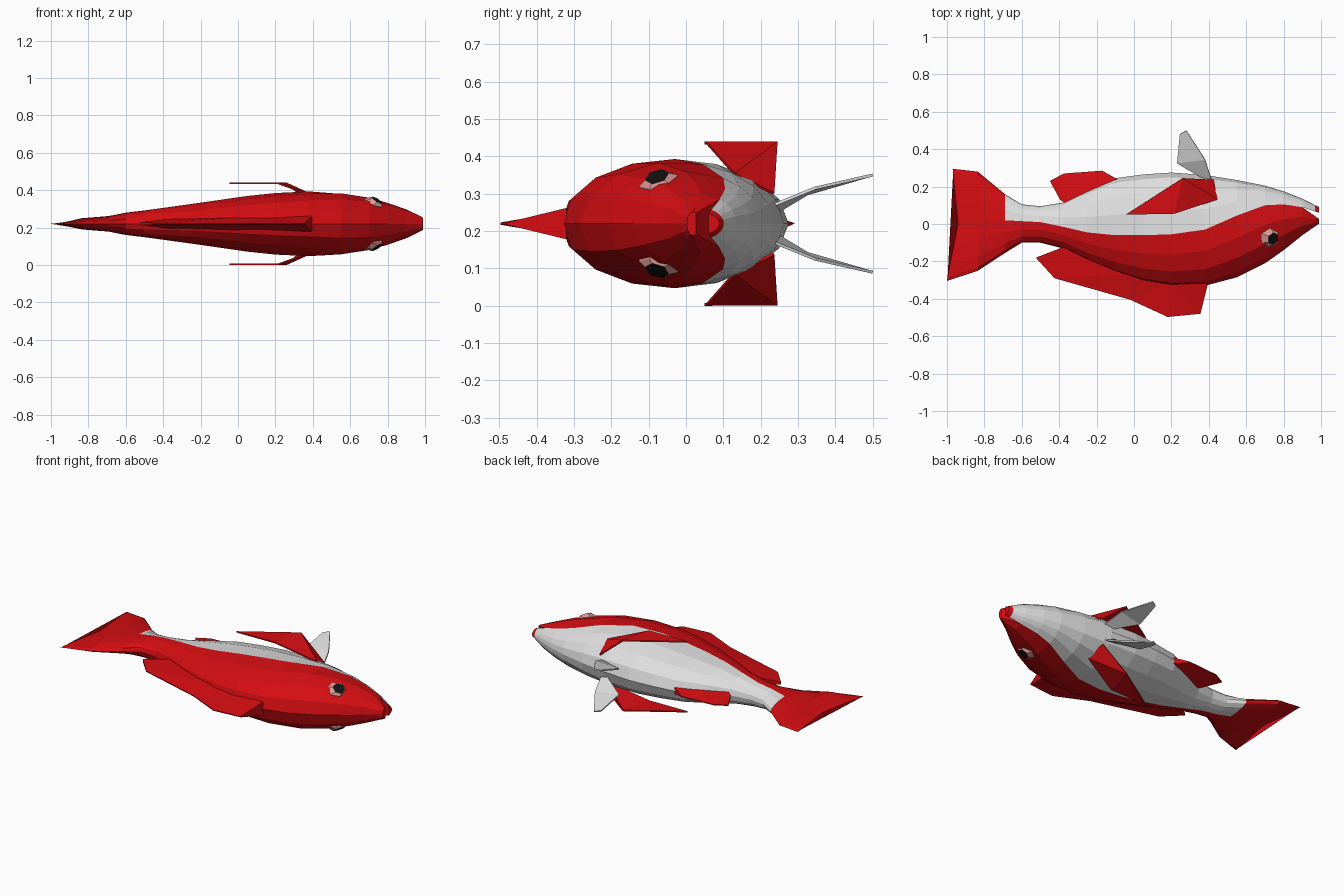
import bpy, bmesh, math
from mathutils import Vector

if "Cube" in bpy.data.objects:
    bpy.data.objects.remove(bpy.data.objects["Cube"])

ZC = 0.22  # height of the fish's mirror plane


def mat(name, rgb):
    m = bpy.data.materials.new(name)
    m.diffuse_color = (*rgb, 1)
    m.use_nodes = True
    m.node_tree.nodes["Principled BSDF"].inputs["Base Color"].default_value = m.diffuse_color
    return m


RED = mat("red", (0.66, 0.004, 0.006))
WHITE = mat("white", (0.73, 0.73, 0.73))
PINK = mat("eye pink", (0.72, 0.33, 0.31))
BLACK = mat("black", (0.006, 0.006, 0.006))


def finish(bm, name, mats):
    bmesh.ops.remove_doubles(bm, verts=bm.verts, dist=0.0005)
    bmesh.ops.recalc_face_normals(bm, faces=bm.faces)
    me = bpy.data.meshes.new(name)
    bm.to_mesh(me)
    bm.free()
    for m in mats:
        me.materials.append(m)
    ob = bpy.data.objects.new(name, me)
    bpy.context.collection.objects.link(ob)
    return ob


def face(bm, verts, index=0):
    f = bm.faces.new(verts)
    f.material_index = index
    return f


# ---- body: rings whose vertex row N follows the red/white border ----
N = 4


def half_arc(yd, yb, yv, w):
    """(y, z) from back ridge to belly keel on one side."""
    c, a = (yd + yv) / 2, (yv - yd) / 2
    tb = math.acos((c - yb) / a)
    ts = [tb * i / N for i in range(N)]
    ts += [tb + (math.pi - tb) * i / N for i in range(N + 1)]
    return [(c - a * math.cos(t), w * math.sin(t)) for t in ts]


def ring(bm, x, pts):
    side = [bm.verts.new((x, y, ZC + z)) for y, z in pts]
    other = [bm.verts.new((x, y, ZC - z)) for y, z in pts[1:-1]]
    return side + other[::-1]


def bridge(bm, a, b, rule):
    n = len(a)
    for i in range(n):
        j = (i + 1) % n
        face(bm, (a[i], a[j], b[j], b[i]), rule(i))


# x, back y, border y, belly y, half thickness
STATIONS = [
    (-0.69, -0.155, 0.02, 0.16, 0.042), (-0.6, -0.10, 0.015, 0.105, 0.06),
    (-0.5, -0.10, 0.01, 0.095, 0.072), (-0.38, -0.13, -0.015, 0.115, 0.088),
    (-0.25, -0.195, -0.045, 0.18, 0.108), (-0.1, -0.26, -0.06, 0.245, 0.13),
    (0.05, -0.31, -0.06, 0.265, 0.15), (0.2, -0.335, -0.055, 0.275, 0.165),
    (0.38, -0.33, -0.03, 0.262, 0.173), (0.55, -0.285, 0.045, 0.235, 0.166),
    (0.7, -0.21, 0.10, 0.205, 0.14), (0.8, -0.14, 0.105, 0.175, 0.112),
    (0.9, -0.06, 0.09, 0.135, 0.077)]

bm = bmesh.new()
rings = [ring(bm, s[0], half_arc(*s[1:])) for s in STATIONS]
for a, b in zip(rings, rings[1:]):
    bridge(bm, a, b, lambda i: 1 if N <= i < 3 * N else 0)

# jaws: the two parts of the last ring run on to separate tips
last = rings[-1]
upper = last[3 * N:] + last[:N + 1]
lower = last[N:3 * N + 1]


def jaw(arc, y0, y1, t0, t1, first_mat):
    prev = arc
    for k, x, in ((0.75, 0.967), (1.0, 0.99)):
        new = []
        for v in arc:
            ty = t0 + (v.co.y - y0) / (y1 - y0) * (t1 - t0)
            shrink = 1 - (0.42 if k < 1 else 0.58)
            new.append(bm.verts.new((x, v.co.y + (ty - v.co.y) * k,
                                     ZC + (v.co.z - ZC) * shrink)))
        n = len(arc)
        outer = first_mat if k < 1 else 0
        for i in range(n - 1):
            face(bm, (prev[i], prev[i + 1], new[i + 1], new[i]), outer)
        face(bm, (prev[-1], prev[0], new[0], new[-1]), 0)
        prev = new
    face(bm, prev, 0)


jaw(upper, -0.06, 0.09, 0.002, 0.027, 0)
jaw(lower, 0.09, 0.135, 0.06, 0.09, 1)

# tail fin: the loft carries on and flattens to a notched edge
t1 = ring(bm, -0.835, half_arc(-0.25, 0.01, 0.28, 0.03))
t2 = ring(bm, -0.94, half_arc(-0.305, 0.0, 0.295, 0.003))
for v in t2:
    v.co.x -= (0.06 if v.co.y < 0 else 0.03) * abs(v.co.y) / 0.3
bridge(bm, rings[0], t1, lambda i: 0)
bridge(bm, t1, t2, lambda i: 0)
face(bm, t2, 0)
finish(bm, "fish_body", [RED, WHITE])


# ---- middle fins: wedge plates, points are x, y, half thickness ----
def wedge_fin(name, pts, m):
    bm = bmesh.new()
    a = [bm.verts.new((x, y, ZC + h)) for x, y, h in pts]
    b = [bm.verts.new((x, y, ZC - h)) for x, y, h in pts]
    bridge(bm, a, b, lambda i: 0)
    caps = [face(bm, a), face(bm, b[::-1])]
    bmesh.ops.triangulate(bm, faces=caps)
    finish(bm, name, [m])


wedge_fin("dorsal_fin", [
    (0.395, -0.32, 0.042), (0.2, -0.31, 0.035), (0, -0.27, 0.035),
    (-0.37, -0.12, 0.025), (-0.525, -0.18, 0.008), (-0.425, -0.29, 0.003),
    (-0.02, -0.405, 0.003), (0.18, -0.497, 0.003), (0.355, -0.48, 0.003)], RED)
wedge_fin("anal_fin", [
    (-0.09, 0.24, 0.02), (-0.2, 0.185, 0.02), (-0.36, 0.105, 0.02),
    (-0.395, 0.13, 0.012), (-0.45, 0.23, 0.003), (-0.375, 0.27, 0.003),
    (-0.17, 0.285, 0.003)], RED)


# ---- paired fins: thin sheets on both sides, z measured from the middle ----
def paired_fin(name, pts, faces, m):
    for label, s in (("left", 1), ("right", -1)):
        bm = bmesh.new()
        vs = [bm.verts.new((x, y, ZC + s * z)) for x, y, z in pts]
        for f in faces:
            face(bm, [vs[i] for i in f])
        ob = finish(bm, f"{label}_{name}", [m])
        mod = ob.modifiers.new("thickness", 'SOLIDIFY')
        mod.thickness = 0.008
        mod.offset = 0


paired_fin("pectoral_fin", [
    (-0.045, 0.05, 0.216), (0.215, 0.055, 0.216), (0.26, 0.245, 0.216),
    (0.425, 0.235, 0.08), (0.445, 0.13, 0.132)],
    [(0, 1, 2), (2, 1, 4), (2, 4, 3)], RED)
paired_fin("pelvic_fin", [
    (0.415, 0.235, 0.05), (0.36, 0.25, 0.035), (0.23, 0.325, 0.08),
    (0.245, 0.48, 0.125), (0.28, 0.5, 0.13), (0.38, 0.345, 0.095)],
    [(0, 1, 2, 5), (5, 2, 3, 4)], WHITE)

# ---- eyes: six-sided domes with a forward-facing black cap ----
normal = Vector((0.3, -0.28, 0.9)).normalized()
turn = Vector((0, 0, 1)).rotation_difference(normal)
for label, s in (("left", 1), ("right", -1)):
    bm = bmesh.new()
    loops = []
    for r, dx, h, tilt in ((0.058, 0, -0.025, 0), (0.054, 0, 0.004, 0),
                           (0.033, 0.014, 0.02, 0.25)):
        loop = []
        for i in range(6):
            a = math.tau * (i + 0.5) / 6
            p = Vector((dx + r * math.cos(a), r * math.sin(a),
                        h - tilt * r * math.cos(a)))
            p = turn @ p + Vector((0.725, -0.073, 0.112))
            loop.append(bm.verts.new((p.x, p.y, ZC + s * p.z)))
        loops.append(loop)
    bridge(bm, loops[0], loops[1], lambda i: 0)
    bridge(bm, loops[1], loops[2], lambda i: 0)
    face(bm, loops[0])
    face(bm, loops[2], 1)
    finish(bm, f"{label}_eye", [PINK, BLACK])
